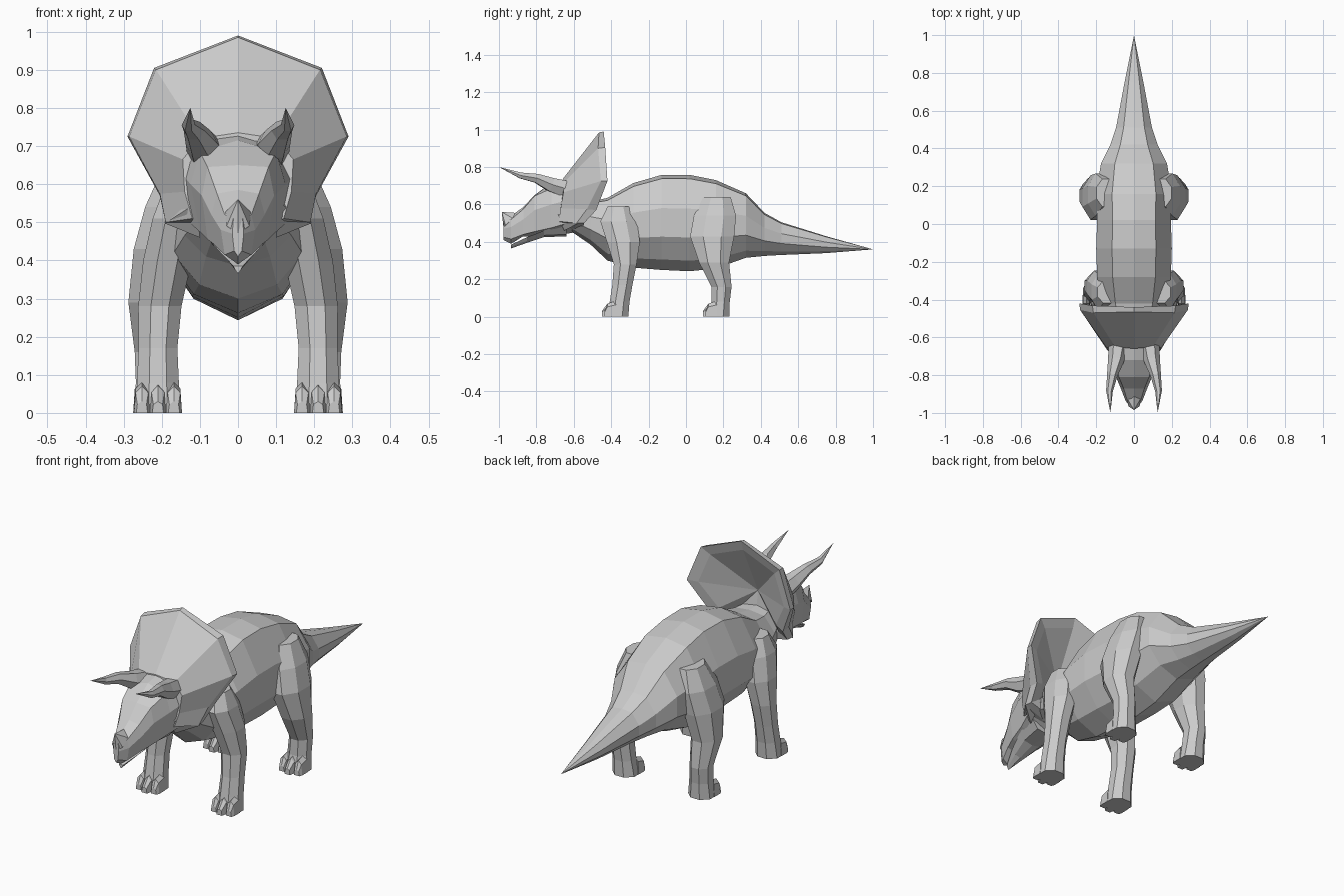
import bpy, bmesh, math
from mathutils import Vector


def loft(name, rings, mirror=False, tip=None):
    """Skin a list of closed rings, cap both ends (tip = point closing the last ring)."""
    bm = bmesh.new()
    vs = [[bm.verts.new(p) for p in r] for r in rings]
    n = len(rings[0])
    for a, b in zip(vs, vs[1:]):
        for i in range(n):
            j = (i + 1) % n
            bm.faces.new((a[i], a[j], b[j], b[i]))
    bm.faces.new(vs[0])
    if tip:
        t = bm.verts.new(tip)
        for i in range(n):
            bm.faces.new((vs[-1][i], vs[-1][(i + 1) % n], t))
    else:
        bm.faces.new(vs[-1])
    bmesh.ops.recalc_face_normals(bm, faces=bm.faces)
    me = bpy.data.meshes.new(name)
    bm.to_mesh(me)
    bm.free()
    ob = bpy.data.objects.new(name, me)
    bpy.context.collection.objects.link(ob)
    if mirror:
        ob.modifiers.new("mirror", 'MIRROR')
    return ob


def sym(half):
    """Complete a half outline (first and last point on x=0) into a ring."""
    return half + [(-x, y, z) for x, y, z in half[-2:0:-1]]


def tube(path, sides=6):
    """Rings of a horn: path of (x, y, z, radius)."""
    rings = []
    for i, (x, y, z, r) in enumerate(path):
        a = Vector(path[max(i - 1, 0)][:3])
        b = Vector(path[min(i + 1, len(path) - 1)][:3])
        q = (b - a).to_track_quat('Z', 'Y')
        rings.append([Vector((x, y, z)) + q @ Vector((r * math.cos(t), r * math.sin(t), 0))
                      for t in (2 * math.pi * k / sides for k in range(sides))])
    return rings


# Body and tail: y, top, bottom, half width
body = [(-.62, .62, .46, .10), (-.51, .615, .385, .14), (-.42, .635, .30, .17),
        (-.28, .715, .262, .195), (-.13, .758, .25, .20), (.02, .758, .243, .195),
        (.16, .73, .258, .20), (.32, .66, .315, .175), (.42, .555, .325, .125),
        (.51, .505, .33, .095), (.75, .43, .34, .05)]
rings = []
for y, t, b, w in body:
    h = t - b
    rings.append(sym([(0, y, t), (.58 * w, y, t - .04 * h), (w, y, t - .35 * h),
                      (w, y, t - .65 * h), (.6 * w, y, b + .11 * h), (0, y, b)]))
loft("body_and_tail", rings, tip=(0, 1, .36))

# Legs: x, y, z, radius x, radius y
legs = {
    "front": [(.14, -.36, .59, .055, .06), (.165, -.36, .51, .06, .10),
              (.185, -.335, .40, .065, .09), (.205, -.325, .28, .058, .062),
              (.21, -.34, .17, .052, .055), (.21, -.355, .08, .056, .054),
              (.21, -.365, 0, .062, .058)],
    "hind": [(.145, .165, .64, .055, .075), (.175, .155, .54, .07, .115),
             (.20, .14, .43, .075, .12), (.222, .15, .29, .067, .082),
             (.22, .19, .16, .052, .055), (.215, .185, .08, .054, .05),
             (.212, .175, 0, .062, .058)],
}
for kind, path in legs.items():
    loft(kind + "_legs",
         [[(x + rx * math.cos(t) * 1.06, y + ry * math.sin(t) * 1.06, z)
           for t in (math.pi / 8 + k * math.pi / 4 for k in range(8))]
          for x, y, z, rx, ry in path], mirror=True)
    # Toes
    fx, fy = path[-1][:2]
    for i, dx in enumerate((-.042, 0, .042)):
        f = fy - .085 + abs(dx) * .35
        sections = [(fy - .01, .021, .085), (fy - .055, .021, .07), (f, .015, .03)]
        loft(f"{kind}_toe_{i + 1}",
             [[(fx + dx - w, y, 0), (fx + dx + w, y, 0), (fx + dx + w * .8, y, h * .75),
               (fx + dx, y, h), (fx + dx - w * .8, y, h * .75)] for y, w, h in sections],
             mirror=True)

# Neck frill: skull edge, outer rim, back rim, hollow back
frill = [
    [(0, -.66, .735), (.10, -.65, .72), (.145, -.655, .665), (.14, -.67, .58), (.12, -.68, .51), (0, -.67, .45)],
    [(0, -.465, .985), (.215, -.47, .90), (.285, -.455, .725), (.205, -.53, .575), (.19, -.585, .50), (0, -.60, .45)],
    [(0, -.44, .99), (.22, -.432, .905), (.29, -.42, .725), (.205, -.48, .57), (.185, -.545, .50), (0, -.56, .46)],
    [(0, -.455, .94), (.18, -.45, .87), (.24, -.44, .72), (.16, -.49, .59), (.14, -.54, .53), (0, -.55, .50)],
]
loft("frill", [sym(h) for h in frill], tip=(0, -.575, .69))

# Skull and upper beak: y, then (x, z) down one side
skull = [
    (-.60, [(0, .735), (.10, .72), (.15, .63), (.14, .51), (0, .45)]),
    (-.72, [(0, .715), (.10, .685), (.125, .60), (.10, .475), (0, .43)]),
    (-.81, [(0, .65), (.08, .645), (.095, .57), (.08, .455), (0, .43)]),
    (-.87, [(0, .585), (.055, .575), (.07, .52), (.06, .44), (0, .43)]),
    (-.935, [(0, .54), (.035, .52), (.045, .48), (.035, .415), (0, .39)]),
    (-.975, [(0, .53), (.012, .51), (.015, .47), (.01, .425), (0, .41)]),
]
loft("skull", [sym([(x, y, z) for x, z in h]) for y, h in skull])

# Lower jaw
jaw = [(-.64, .50, .43, .11), (-.76, .46, .425, .08), (-.85, .425, .395, .05), (-.935, .385, .365, .012)]
loft("lower_jaw", [sym([(0, y, t), (w, y, t), (w * .6, y, b + .01), (0, y, b)]) for y, t, b, w in jaw])

# Nose horn
loft("nose_horn", [sym([(0, -.91, .555), (.035, -.925, .525), (.03, -.965, .49), (0, -.975, .47)])],
     tip=(0, -.985, .56))

# Brow horns
loft("brow_horns", tube([(.085, -.65, .685, .05), (.095, -.72, .705, .043), (.115, -.80, .74, .028),
                         (.13, -.885, .755, .018)]), mirror=True, tip=(.125, -1, .80))

# Cheek spikes
loft("cheek_spikes", [[(.11, -.70, .55), (.13, -.60, .58), (.13, -.54, .52), (.10, -.65, .46)]],
     mirror=True, tip=(.192, -.58, .497))
